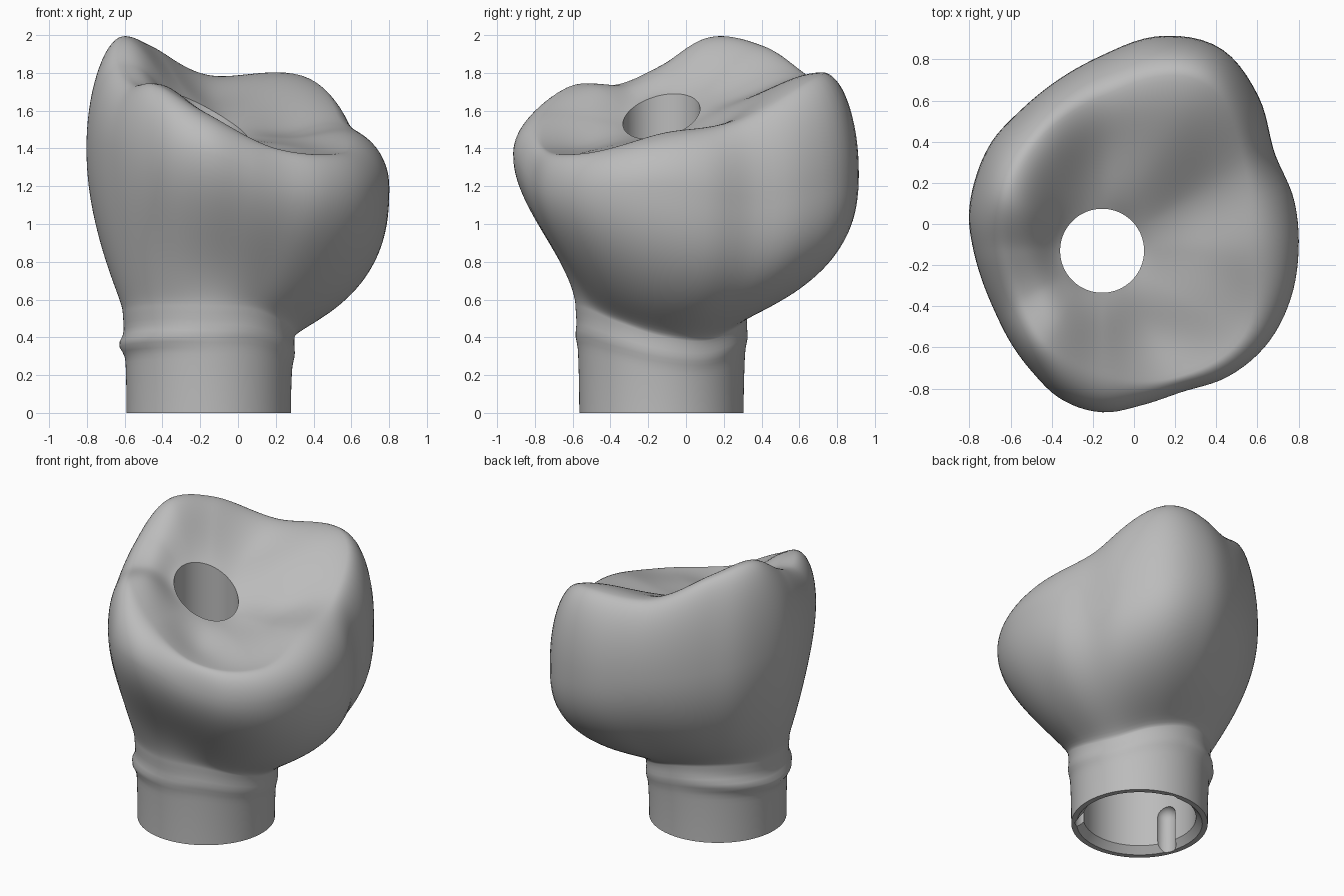
import bpy, bmesh, math
from mathutils import Vector

if "Cube" in bpy.data.objects:
    bpy.data.objects.remove(bpy.data.objects["Cube"], do_unlink=True)

AXIS = Vector((-0.155, -0.13, 0))   # shared axis of collar, socket and screw channel
SEGMENTS = 128
HOLE, COLLAR, NECK, SOCKET = 0.204, 0.435, 0.455, 0.36

# Shape controls, evenly spaced around the axis from +x, counter-clockwise
BULGE = [.955, .965, .965, 1.07, 1.14, 1.08, .95, .855, .79, .755, .71, .67,
         .625, .6, .6, .63, .68, .75, .785, .775, .79, .865, .92, .945]
BULGE_Z = [1.2, 1.15, 1.25, 1.3, 1.35, 1.4, 1.4, 1.4, 1.4, 1.37, 1.22, 1.18]
CREST = [.72, .8, .95, .75, .62, .53, .46, .45, .53, .6, .71, .8]
CREST_Z = [1.48, 1.55, 1.79, 1.788, 1.94, 1.99, 1.84, 1.74, 1.735, 1.58, 1.4, 1.375]
FULLNESS = [1, 1.15, 1.1, .9, .85, .75, .65, .55, .35, .1, .25, .6]
RIDGE_Z = [.31, .29, .35, .4, .41, .39, .36, .38, .4, .41, .42, .37]
FOSSA = [.02, .03, .02, .02, .01, -.01, -.02, -.02, -.02, 0, .02, -.01]


def around(values, angle):
    """Smooth periodic interpolation of evenly spaced controls."""
    n = len(values)
    u = angle / math.tau * n
    i = int(math.floor(u))
    t = u - i
    a, b, c, d = (values[(i + k) % n] for k in (-1, 0, 1, 2))
    return b + t * (c - a + t * (2 * a - 5 * b + 4 * c - d
                                 + t * (3 * (b - c) + d - a))) / 2


def profile(angle):
    """Closed radius/height section, from the collar over the top and back inside."""
    bulge, bulge_z = around(BULGE, angle), around(BULGE_Z, angle)
    crest, crest_z = around(CREST, angle), around(CREST_Z, angle)
    ridge_z, full = around(RIDGE_Z, angle), around(FULLNESS, angle)
    neck_z = ridge_z + 0.13 - 0.04 * math.cos(angle - math.pi / 6)
    bump = 0.009 + 0.022 * max(0, -math.cos(angle))
    pts = []
    # collar with its margin ridge
    for i in range(18):
        z = neck_z * i / 18
        r = COLLAR + (NECK - COLLAR) * (i / 18) ** 2
        pts.append((r + bump * math.exp(-((z - ridge_z) / 0.043) ** 2), z))
    # flank: a concave fillet swelling out to the widest line
    for i in range(32):
        t = (i / 32) ** 1.3
        soft = t * t * (3 - 2 * t)
        round_ = (1 - (1 - t) ** 2.5) * (1 - math.exp(-t / 0.07))
        f = soft + (round_ - soft) * full
        pts.append((NECK + (bulge - NECK) * f, neck_z + (bulge_z - neck_z) * t))
    # rounded shoulder up to the crest
    for i in range(16):
        a = math.pi / 2 * i / 16
        pts.append((crest + (bulge - crest) * math.cos(a),
                    bulge_z + (crest_z - bulge_z) * math.sin(a)))
    # chewing surface down to the screw channel
    hole_z = 1.57 + HOLE * (0.2 * math.sin(angle) - 0.55 * math.cos(angle))
    for i in range(21):
        s = i / 20
        z = crest_z + (hole_z - crest_z) * s * s * (2 - s)
        z -= around(FOSSA, angle) * math.sin(math.pi * s) ** 2
        pts.append((crest + (HOLE - crest) * s, z))
    # screw channel, socket and chamfered seat
    pts += [(HOLE, 1.0), (HOLE, 0.62), (SOCKET, 0.55), (SOCKET, 0.3),
            (SOCKET, 0.045), (SOCKET + 0.04, 0)]
    return pts


def finish(bm, name):
    bmesh.ops.recalc_face_normals(bm, faces=bm.faces)
    mesh = bpy.data.meshes.new(name)
    bm.to_mesh(mesh)
    bm.free()
    obj = bpy.data.objects.new(name, mesh)
    bpy.context.collection.objects.link(obj)
    return obj


# Crown body
bm = bmesh.new()
columns = []
for k in range(SEGMENTS):
    angle = math.tau * k / SEGMENTS
    out = Vector((math.cos(angle), math.sin(angle), 0))
    columns.append([bm.verts.new(AXIS + out * r + Vector((0, 0, z)))
                    for r, z in profile(angle)])
for k in range(SEGMENTS):
    here, there = columns[k], columns[(k + 1) % SEGMENTS]
    for j in range(len(here)):
        n = (j + 1) % len(here)
        bm.faces.new((here[j], there[j], there[n], here[n]))
crown = finish(bm, "crown_body")

# Three round-ended locking grooves in the socket wall
bpy.context.view_layer.objects.active = crown
crown.select_set(True)
for k in range(3):
    bm = bmesh.new()
    bmesh.ops.create_uvsphere(bm, u_segments=24, v_segments=12, radius=0.065)
    for v in bm.verts:
        v.co.z += 0.24 if v.co.z > -0.001 else -0.1
    a = math.radians(-39 + 120 * k)
    bmesh.ops.translate(bm, verts=bm.verts,
                        vec=AXIS + Vector((math.cos(a), math.sin(a), 0)) * 0.348)
    cutter = finish(bm, "groove_cutter")
    cutter.hide_render = True
    mod = crown.modifiers.new("groove", 'BOOLEAN')
    mod.operation, mod.solver, mod.object = 'DIFFERENCE', 'EXACT', cutter
    bpy.ops.object.modifier_apply(modifier=mod.name)
    bpy.data.objects.remove(cutter, do_unlink=True)

# Single grey material
grey = bpy.data.materials.new("neutral grey")
grey.use_nodes = True
colour = (0.5, 0.5, 0.5, 1)
grey.diffuse_color = colour
grey.node_tree.nodes["Principled BSDF"].inputs["Base Color"].default_value = colour
crown.data.materials.clear()
crown.data.materials.append(grey)
bpy.ops.object.shade_smooth_by_angle(angle=math.radians(40))
